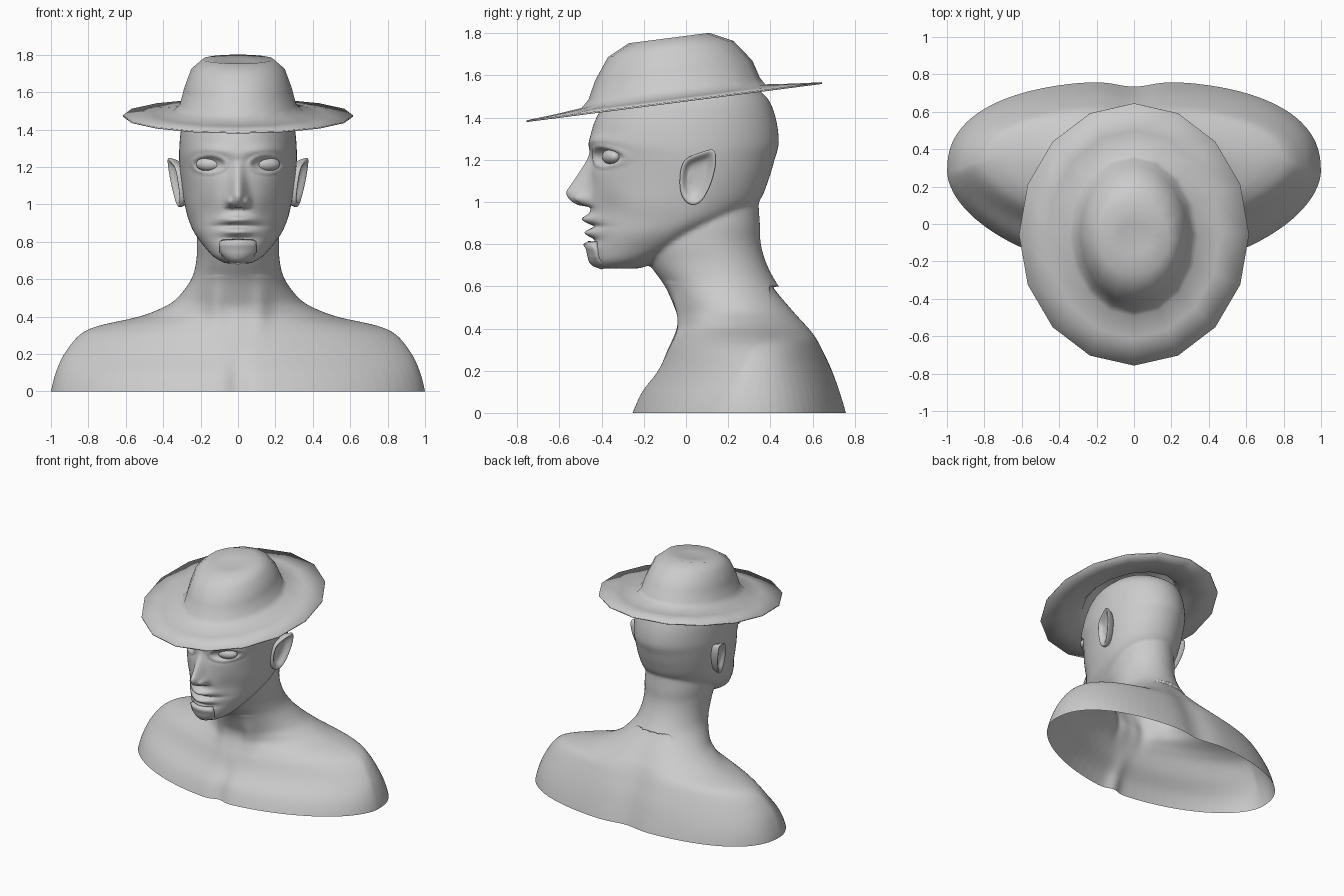
import bpy, bmesh
from math import sin, cos, pi, exp, sqrt, copysign

if "Cube" in bpy.data.objects:
    bpy.data.objects.remove(bpy.data.objects["Cube"])


def catmull(a, b, c, d, t):
    return [0.5 * (2 * q + (r - p) * t + (2 * p - 5 * q + 4 * r - s) * t * t
                   + (3 * q - p - 3 * r + s) * t ** 3) for p, q, r, s in zip(a, b, c, d)]


def densify(rows, steps):
    pts = [rows[0]] + rows + [rows[-1]]
    out = []
    for i in range(len(rows) - 1):
        out += [catmull(*pts[i:i + 4], k / steps) for k in range(steps)]
    return out + [rows[-1]]


def loft(bm, rows, n=72):
    """Rows: z, half width, y of widest point, front y, back y, front power, back power."""
    rings = []
    for z, w, yc, yf, yb, nf, nb in rows:
        ring = []
        for k in range(n):
            s, c = sin(2 * pi * k / n), cos(2 * pi * k / n)
            p = 2 / (nf if c > 0 else nb)
            y = yc + (yf - yc if c > 0 else yb - yc) * abs(c) ** p
            ring.append(bm.verts.new((w * copysign(abs(s) ** p, s), y, z)))
        rings.append(ring)
    bridge(bm, rings)
    bm.faces.new(rings[0])
    bm.faces.new(rings[-1])


def bridge(bm, rings):
    n = len(rings[0])
    for a, b in zip(rings, rings[1:]):
        for k in range(n):
            bm.faces.new((a[k], a[(k + 1) % n], b[(k + 1) % n], b[k]))


def finish(bm, name):
    bmesh.ops.recalc_face_normals(bm, faces=bm.faces[:])
    for f in bm.faces:
        f.smooth = True
    me = bpy.data.meshes.new(name)
    bm.to_mesh(me)
    bm.free()
    ob = bpy.data.objects.new(name, me)
    bpy.context.collection.objects.link(ob)
    return ob


# Bust: shoulders and neck, then head, fused into one skin
torso = [(-.06, 1.0, .28, -.28, .775, 1.8, 2.4), (0, 1.0, .28, -.26, .765, 1.8, 2.4),
         (.1, .975, .28, -.215, .735, 1.7, 2.4), (.2, .93, .29, -.14, .70, 1.55, 2.3),
         (.3, .85, .32, -.09, .655, 1.5, 2.2), (.35, .75, .35, -.065, .63, 1.5, 2.1),
         (.4, .53, .34, -.045, .60, 1.6, 2), (.45, .40, .31, -.04, .56, 1.8, 2),
         (.5, .325, .27, -.055, .52, 1.9, 2), (.6, .25, .19, -.10, .44, 2, 2),
         (.7, .223, .14, -.17, .385, 2, 2), (.8, .22, .1, -.22, .355, 2, 2),
         (.9, .22, .1, -.22, .35, 2, 2), (1.05, .2, .1, -.2, .34, 2, 2)]
head = [(.685, .07, -.33, -.41, -.22, 2, 2), (.72, .13, -.28, -.445, -.12, 2, 2),
        (.78, .185, -.18, -.455, 0, 2, 2), (.85, .235, -.1, -.445, .12, 2, 2),
        (.92, .265, -.02, -.45, .25, 2, 2), (1, .285, 0, -.455, .345, 2, 2),
        (1.1, .30, .02, -.455, .39, 2, 2), (1.2, .312, .02, -.455, .42, 2, 2),
        (1.28, .315, .02, -.46, .44, 2.1, 2), (1.4, .305, .03, -.425, .425, 2.1, 2),
        (1.5, .28, .03, -.35, .38, 2, 2), (1.58, .2, .03, -.2, .27, 2, 2)]
bm = bmesh.new()
loft(bm, densify(torso, 5))
loft(bm, densify(head, 5))
bust = finish(bm, "bust")
mod = bust.modifiers.new("fuse", 'REMESH')
mod.mode, mod.voxel_size, mod.use_smooth_shade = 'VOXEL', .01, True
mod = bust.modifiers.new("soften", 'SMOOTH')
mod.factor, mod.iterations = .5, 8
fused = bpy.data.meshes.new_from_object(
    bust.evaluated_get(bpy.context.evaluated_depsgraph_get()))
bust.modifiers.clear()
bust.data = fused


def g(v, centre, width):
    return exp(-((v - centre) / width) ** 2)


def nose(ax, z):
    if z > 1.05:
        t = max(0, min(1, (1.24 - z) / .19))
        h = .115 * t ** 1.2
    else:
        t = max(0, min(1, (z - .975) / .075))
        h = .115 * sqrt(t * (2 - t))
    width = .03 + .018 * max(0, min(1, (1.2 - z) / .18))
    return h * exp(-(ax / width) ** 2) + .035 * g(ax, .048, .016) * g(z, 1.015, .022)


def face_relief(x, z):
    ax = abs(x)
    d = nose(ax, z)
    d += .045 * g(z, .918, .022) * g(ax, 0, .085)                       # upper lip
    d += .038 * g(z, .853, .02) * g(ax, 0, .08)                         # lower lip
    d -= .02 * g(z, .884, .009) * g(ax, 0, .11)                         # mouth line
    d -= .018 * g(z, .815, .02) * g(ax, 0, .09)                         # chin dip
    q = sqrt(((ax - .155) / .078) ** 2 + ((z - 1.215) / .04) ** 2)
    d -= .032 * g(ax, .135, .085) * g(z, 1.215, .045)                   # eye socket
    d += .013 * exp(-((q - 1.15) / .22) ** 2)                           # eyelids
    d += .014 * g(z, 1.29 - .6 * (ax - .15) ** 2, .028) * g(ax, .14, .1)  # brow
    d -= .014 * g(ax, .17, .06) * g(z, .97, .07)                        # cheek hollow
    return d


# Sculpt face, chest notch and spine groove, then open the base
bm = bmesh.new()
bm.from_mesh(bust.data)
for v in bm.verts:
    x, y, z = v.co
    if y < -.2 and z > .76:
        v.co.y -= face_relief(x, z) * min(1, (-.2 - y) / .1)
    elif z < .6 and y > .4:
        v.co.y -= .03 * g(x, 0, .13)
    elif z < .62 and y < .15:
        v.co.y += .03 * g(x, 0, .06) * g(z, 0, .2)
        v.co.y -= .02 * g(abs(x), .12, .05) * g(z, .46, .12)
bmesh.ops.bisect_plane(bm, geom=bm.verts[:] + bm.edges[:] + bm.faces[:],
                       plane_co=(0, 0, 0), plane_no=(0, 0, 1), clear_inner=True)
for f in bm.faces:
    f.smooth = True
bm.to_mesh(bust.data)
bm.free()

# Eyes
for side, sx in (("left", 1), ("right", -1)):
    bpy.ops.mesh.primitive_uv_sphere_add(segments=32, ring_count=16, radius=1,
                                         location=(sx * .155, -.353, 1.215),
                                         rotation=(0, 0, sx * .35))
    eye = bpy.context.object
    eye.name = side + "_eye"
    eye.scale = (.073, .04, .038)
    bpy.ops.object.shade_smooth()

# Ears: lofted outline with a hollowed bowl, mirrored
outline = [(.10, 1.245), (.142, 1.255), (.145, 1.17), (.115, 1.07), (.075, 1.0),
           (.035, .98), (-.005, 1.0), (-.03, 1.05), (-.03, 1.13), (-.015, 1.2), (.04, 1.225)]
cy, cz = .055, 1.13
bm = bmesh.new()
rings = []
for scale, dx in ((.75, -.08), (.95, -.03), (1.03, -.005), (.98, .008), (.8, 0), (.62, -.025), (.25, -.03)):
    ring = []
    for y, z in outline:
        y, z = cy + (y - cy) * scale, cz + (z - cz) * scale
        rim = .297 + .045 * (y + .03) / .175 + .035 * (z - .98) / .27
        ring.append(bm.verts.new((rim + dx, y, z)))
    rings.append(ring)
bridge(bm, rings)
bm.faces.new(rings[-1])
bm.faces.new(rings[0])
ears = finish(bm, "ears")
ears.modifiers.new("mirror", 'MIRROR')
ears.modifiers.new("smooth", 'SUBSURF').levels = 2

# Chin beard: curved shell wrapping the chin
side_curve = [(-.488, .80), (-.474, .775), (-.468, .745), (-.46, .715), (-.44, .695), (-.40, .68)]
bm = bmesh.new()
cols = []
for i in range(13):
    u = i / 6 - 1
    cols.append([bm.verts.new((u * (.1 - .022 * max(0, (.75 - z) / .07)),
                               y + .045 * u * u, z + .018 * u * u * (z < .73)))
                 for y, z in side_curve])
for a, b in zip(cols, cols[1:]):
    for k in range(len(a) - 1):
        bm.faces.new((a[k], b[k], b[k + 1], a[k + 1]))
beard = finish(bm, "chin_beard")
mod = beard.modifiers.new("thickness", 'SOLIDIFY')
mod.thickness, mod.offset = .03, 0
for f in beard.data.polygons:
    if f.normal.y > 0:
        beard.data.flip_normals()
        break
mod.offset = -1

# Hat: sixteen-sided tilted brim and crown
# Rows: half width, front y, back y, height above the tilted plane
hat_rows = [(.615, -.757, .645, 0), (.46, -.61, .50, .012), (.345, -.495, .375, .025),
            (.31, -.462, .35, .06), (.288, -.432, .315, .145), (.25, -.37, .225, .25),
            (.19, -.27, .11, .303), (.09, -.16, 0, .29)]
bm = bmesh.new()
rings = []
for w, yf, yb, h in hat_rows:
    ring = []
    for k in range(16):
        a = 2 * pi * k / 16
        y = (yf + yb) / 2 + (yf - yb) / 2 * cos(a)
        ring.append(bm.verts.new((w * sin(a), y, 1.387 + .129 * (y + .755) + h)))
    rings.append(ring)
bridge(bm, rings)
bm.faces.new(rings[-1])
hat = finish(bm, "hat")
mod = hat.modifiers.new("thickness", 'SOLIDIFY')
mod.thickness, mod.offset = .008, -1
